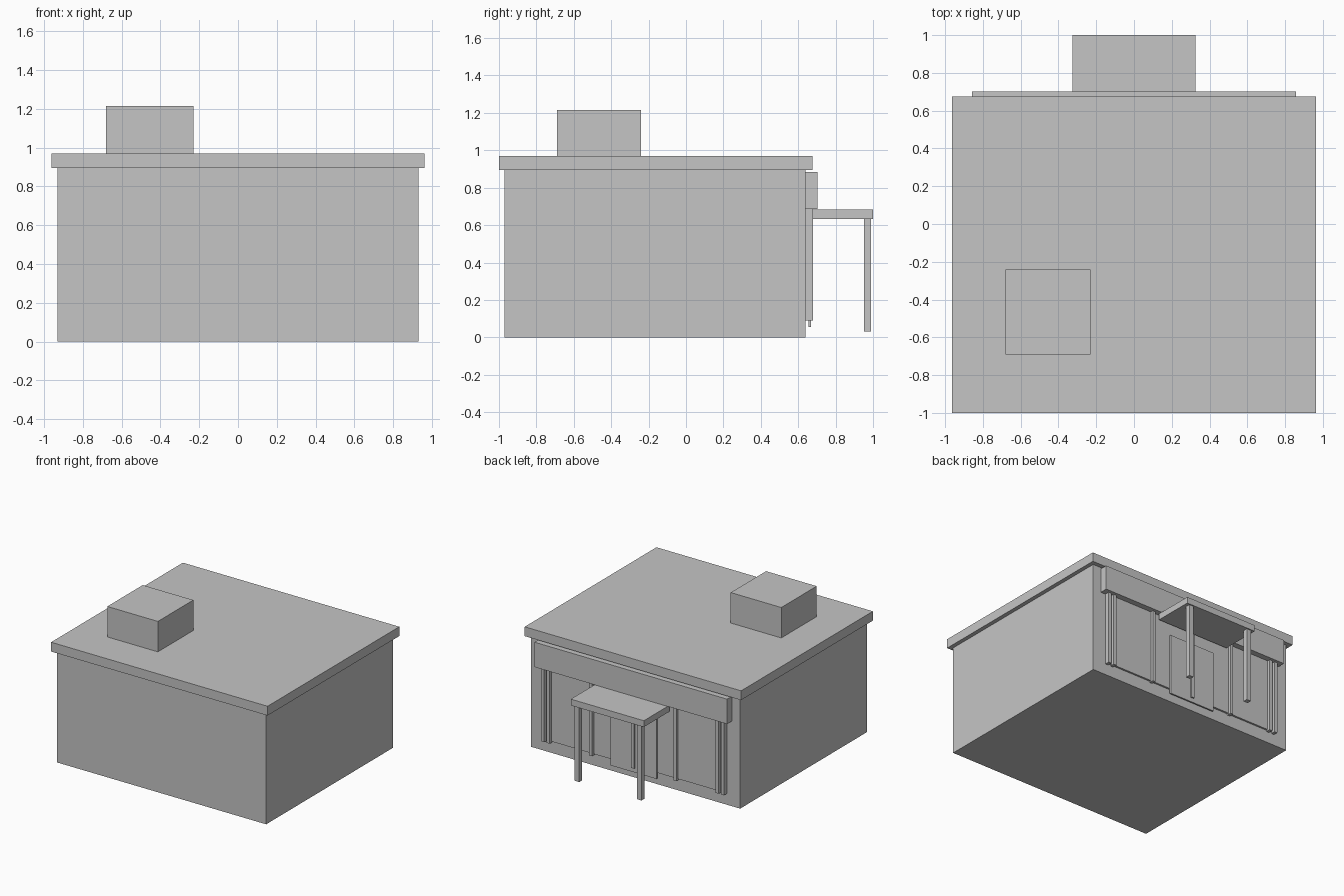
import bpy

default = bpy.data.objects.get("Cube")
if default:
    bpy.data.objects.remove(default, do_unlink=True)

# Single plain grey for the whole building
grey = bpy.data.materials.new("plain_grey")
grey.use_nodes = True
colour = (0.56, 0.56, 0.56, 1)
grey.diffuse_color = colour
grey.node_tree.nodes["Principled BSDF"].inputs["Base Color"].default_value = colour


def box(name, x, y, z):
    """Axis-aligned box from (low, high) ranges."""
    spans = (x, y, z)
    bpy.ops.mesh.primitive_cube_add(size=1, location=[sum(s) / 2 for s in spans])
    ob = bpy.context.object
    ob.name = name
    ob.scale = [high - low for low, high in spans]
    bpy.ops.object.transform_apply(location=False, rotation=False, scale=True)
    ob.data.materials.append(grey)
    return ob


def bar(name, x, width, y, z):
    """Upright bar centred on x."""
    return box(name, (x - width / 2, x + width / 2), y, z)


wall_back = 0.64

# Main body, overhanging roof slab and rooftop unit
box("walls", (-0.93, 0.93), (-0.97, wall_back), (0, 0.9))
box("roof_slab", (-0.963, 0.963), (-1, 0.675), (0.895, 0.97))
box("rooftop_unit", (-0.68, -0.23), (-0.69, -0.24), (0.965, 1.215))

# Shopfront: fascia board, glazing and door leaf
box("fascia_board", (-0.857, 0.857), (wall_back, 0.702), (0.685, 0.885))
box("glazing", (-0.78, 0.78), (wall_back, 0.655), (0.1, 0.69))
box("door", (-0.205, 0.205), (0.655, 0.667), (0.055, 0.55))

# Vertical window bars, doubled at the outer ends
for side, label in ((-1, "right"), (1, "left")):
    for part, x in (("end", 0.8), ("outer", 0.752), ("inner", 0.375)):
        bar(f"{part}_window_bar_{label}", side * x, 0.026,
            (wall_back, 0.678), (0.09, 0.686))
    # Canopy posts
    bar(f"canopy_post_{label}", side * 0.277, 0.04, (0.952, 0.99), (0.03, 0.635))
bar("centre_window_bar", 0, 0.026, (wall_back, 0.678), (0.09, 0.686))

# Entrance canopy
box("entrance_canopy", (-0.325, 0.325), (0.675, 1), (0.632, 0.683))
